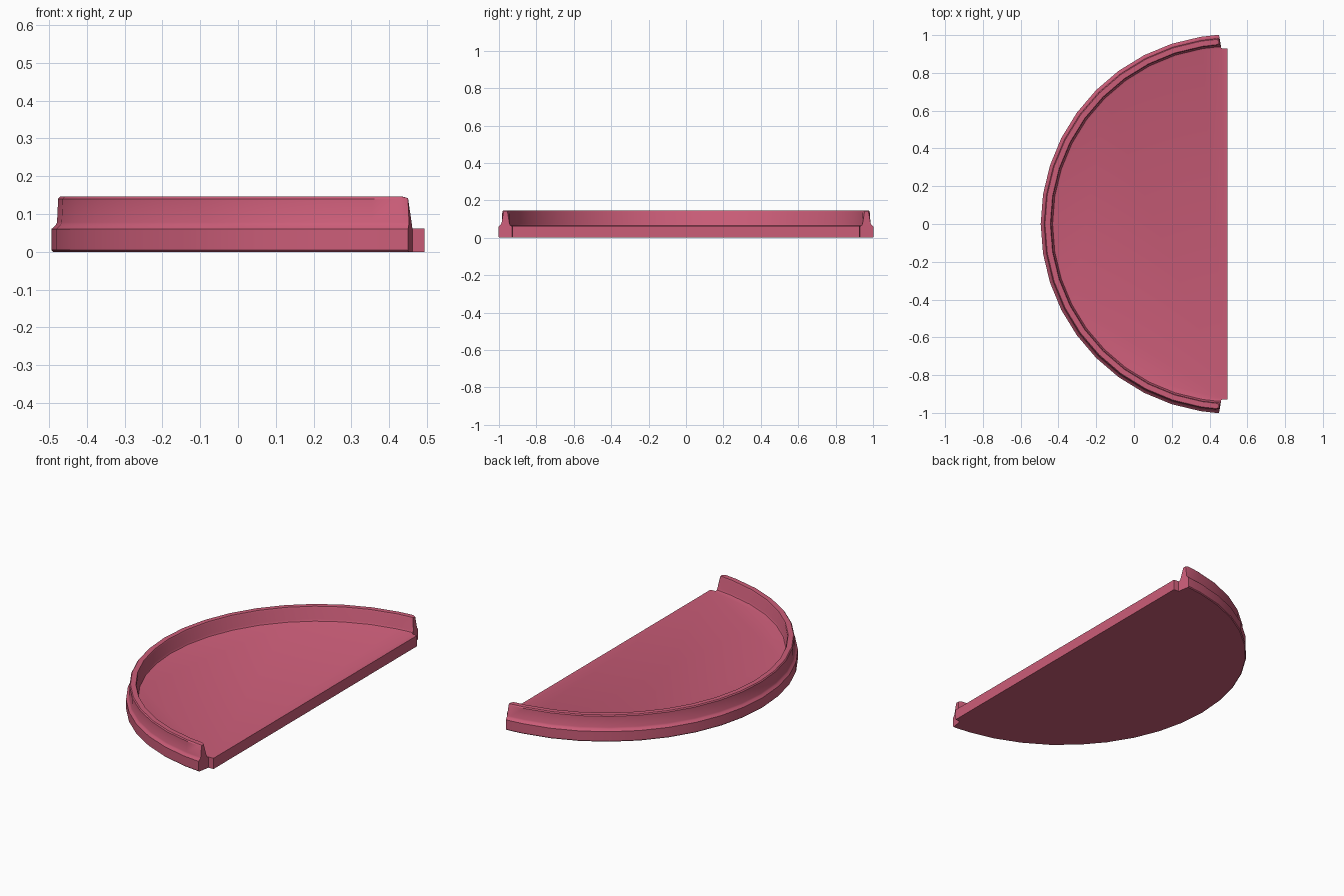
import bpy, bmesh, math

cube = bpy.data.objects.get("Cube")
if cube:
    bpy.data.objects.remove(cube)

CX = 0.509          # centre of the arc
EDGE = 0.494        # straight edge of the floor
FLOOR = 0.062
STEP = 9            # degrees per segment
END = 86.5

# Rim cross-section (radius, height), from the floor over the wall to the underside
profile = [
    (0.932, FLOOR), (0.940, 0.065), (0.945, 0.075), (0.948, 0.138),
    (0.952, 0.146), (0.980, 0.146), (0.985, 0.140), (0.988, 0.078),
    (0.992, 0.070), (1.003, 0.060), (1.003, 0.005), (0.998, 0.0), (0.932, 0.0),
]


def place(r, z, deg):
    a = math.radians(deg)
    return (CX - r * math.cos(a), r * math.sin(a), z)


def end_point(r, z, side):
    """Wall ends are rounded off; the base end is slightly slanted."""
    x = 0.45 + (1.003 - r) * 0.17
    if z > 0.085:
        r, z, x = 0.967 + (r - 0.967) * 0.6, z - 0.004, 0.45
    y = math.sqrt(r * r - (CX - x) ** 2)
    return (x, y * side, z)


bm = bmesh.new()

# Rings of the rim, swept along the arc
inner = [i * STEP for i in range(-9, 10)]
angles = [-END + 0.9] + inner + [END - 0.9]
rings = [[bm.verts.new(end_point(r, z, -1)) for r, z in profile]]
for a in angles:
    rings.append([bm.verts.new(place(r, z, a)) for r, z in profile])
rings.append([bm.verts.new(end_point(r, z, 1)) for r, z in profile])

for a, b in zip(rings, rings[1:]):
    for i in range(len(profile) - 1):
        bm.faces.new((a[i], a[i + 1], b[i + 1], b[i]))

# End caps of the rim
for ring in (rings[0], rings[-1]):
    bm.faces.new(ring)

# Floor slab with its projecting straight edge
top = [bm.verts.new((EDGE, s * 0.928, FLOOR)) for s in (1, -1)]
low = [bm.verts.new((EDGE, s * 0.928, 0)) for s in (1, -1)]
bm.faces.new([r[0] for r in rings] + top)
bm.faces.new([r[-1] for r in rings] + low)
upper = [rings[-1][0]] + top + [rings[0][0]]
lower = [rings[-1][-1]] + low + [rings[0][-1]]
for i in range(3):
    bm.faces.new((upper[i], upper[i + 1], lower[i + 1], lower[i]))

bmesh.ops.recalc_face_normals(bm, faces=bm.faces)
mesh = bpy.data.meshes.new("half_round_tray")
bm.to_mesh(mesh)
bm.free()

tray = bpy.data.objects.new("half_round_tray", mesh)
bpy.context.collection.objects.link(tray)

# Single rose colour
rose = bpy.data.materials.new("rose_pink")
rose.use_nodes = True
colour = (0.60, 0.11, 0.19, 1)
rose.diffuse_color = colour
rose.node_tree.nodes["Principled BSDF"].inputs["Base Color"].default_value = colour
mesh.materials.append(rose)

bpy.ops.object.select_all(action='DESELECT')
tray.select_set(True)
bpy.context.view_layer.objects.active = tray
bpy.ops.object.shade_smooth_by_angle(angle=math.radians(30))
